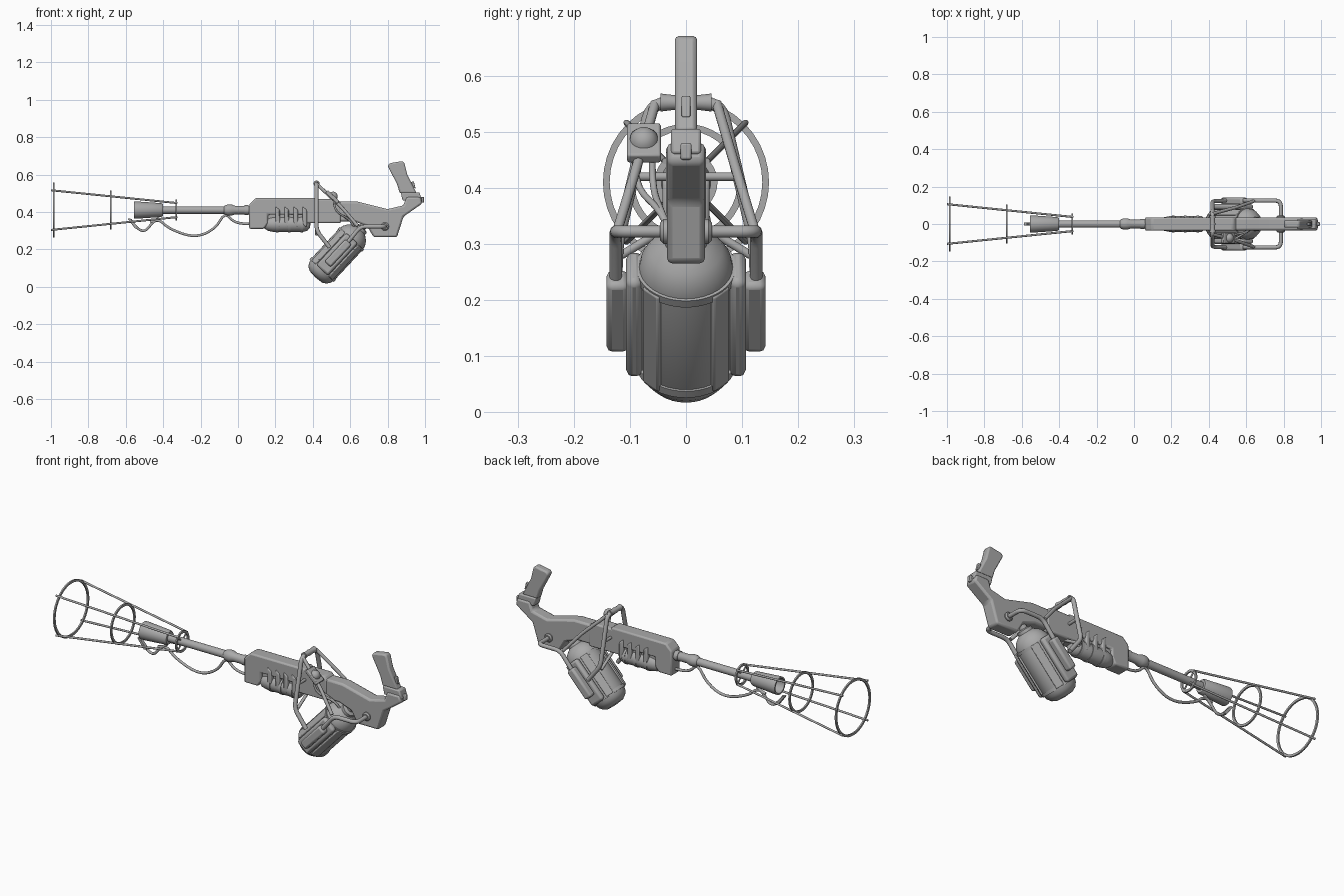
import bpy, bmesh, math
from mathutils import Vector, Matrix

cube = bpy.data.objects.get("Cube")
if cube:
    bpy.data.objects.remove(cube, do_unlink=True)

grey = bpy.data.materials.new("plain_grey")
grey.use_nodes = True
GREY = (0.4, 0.4, 0.4, 1)
grey.diffuse_color = GREY
grey.node_tree.nodes["Principled BSDF"].inputs["Base Color"].default_value = GREY

AXIS = 0.41                                   # height of the barrel line
ALONG_X = Matrix.Translation((0, 0, AXIS)) @ Matrix.Rotation(math.pi / 2, 4, 'Y')
TANK = Matrix.Translation((0.535, 0, 0.18)) @ Matrix.Rotation(math.radians(43), 4, 'Y')


def finish(name, bm, matrix=Matrix(), bevel=0):
    bmesh.ops.recalc_face_normals(bm, faces=bm.faces)
    mesh = bpy.data.meshes.new(name)
    bm.to_mesh(mesh)
    bm.free()
    mesh.transform(matrix)
    ob = bpy.data.objects.new(name, mesh)
    bpy.context.collection.objects.link(ob)
    mesh.materials.append(grey)
    if bevel:
        mod = ob.modifiers.new("bevel", 'BEVEL')
        mod.width, mod.segments, mod.limit_method = bevel, 2, 'ANGLE'
    bpy.ops.object.select_all(action='DESELECT')
    ob.select_set(True)
    bpy.context.view_layer.objects.active = ob
    bpy.ops.object.shade_smooth_by_angle(angle=math.radians(35))
    return ob


def lathe(name, profile, matrix=ALONG_X, steps=32, closed=False):
    """Spin (radius, height) points around local z."""
    bm = bmesh.new()
    verts = [bm.verts.new((r, 0, h)) for r, h in profile]
    pairs = list(zip(verts, verts[1:])) + ([(verts[-1], verts[0])] if closed else [])
    edges = [bm.edges.new(p) for p in pairs]
    bmesh.ops.spin(bm, geom=verts + edges, cent=(0, 0, 0), axis=(0, 0, 1),
                   angle=2 * math.pi, steps=steps)
    bmesh.ops.remove_doubles(bm, verts=bm.verts, dist=1e-5)
    return finish(name, bm, matrix)


def band(name, r_in, r_out, h, half, matrix=ALONG_X):
    ring = [(r_in, h - half), (r_out, h - half), (r_out, h + half), (r_in, h + half)]
    return lathe(name, ring, matrix, 40, True)


def prism(name, outline, half, bevel=0.006, y=0):
    """Extrude an (x, z) outline across the width."""
    bm = bmesh.new()
    face = bm.faces.new([bm.verts.new((x, y - half, z)) for x, z in outline])
    new = bmesh.ops.extrude_face_region(bm, geom=[face])["geom"]
    bmesh.ops.translate(bm, vec=(0, 2 * half, 0),
                        verts=[v for v in new if isinstance(v, bmesh.types.BMVert)])
    return finish(name, bm, bevel=bevel)


def box(name, size, centre, matrix=Matrix(), bevel=0.004):
    bm = bmesh.new()
    bmesh.ops.create_cube(bm, size=1)
    bmesh.ops.scale(bm, vec=size, verts=bm.verts)
    bmesh.ops.translate(bm, vec=centre, verts=bm.verts)
    return finish(name, bm, matrix, bevel)


def tube(name, points, radius, round_off=0.03, soft=False):
    """Round bar through the points, with rounded corners, or a soft hose."""
    pts = [Vector(p) for p in points]
    path = [pts[0]]
    for a, b, c in zip(pts, pts[1:], pts[2:]):
        da, dc = a - b, c - b
        p = b + da.normalized() * (da.length / 2 if soft else min(round_off, da.length / 2))
        q = b + dc.normalized() * (dc.length / 2 if soft else min(round_off, dc.length / 2))
        path += [p * (1 - t) ** 2 + b * 2 * t * (1 - t) + q * t * t
                 for t in (0, 0.2, 0.4, 0.6, 0.8, 1)]
    path.append(pts[-1])
    path = [p for i, p in enumerate(path) if i == 0 or (p - path[i - 1]).length > 1e-4]
    curve = bpy.data.curves.new(name, 'CURVE')
    curve.dimensions = '3D'
    curve.bevel_depth, curve.bevel_resolution, curve.use_fill_caps = radius, 3, True
    spline = curve.splines.new('POLY')
    spline.points.add(len(path) - 1)
    for sp, p in zip(spline.points, path):
        sp.co = (*p, 1)
    curve.materials.append(grey)
    ob = bpy.data.objects.new(name, curve)
    bpy.context.collection.objects.link(ob)
    return ob


# Muzzle cage: three hoops and four diagonal rods
for name, x, r in (("front", -0.985, 0.148), ("middle", -0.68, 0.104), ("rear", -0.33, 0.056)):
    band(name + "_cage_ring", r - 0.012, r, x, 0.004)
for i in range(4):
    a = math.radians(45 + 90 * i)
    tube(f"cage_rod_{i + 1}", [(x, r * math.cos(a), AXIS + r * math.sin(a))
                               for x, r in ((-1.0, 0.15), (-0.325, 0.053))], 0.0055)
    tube(f"cage_spoke_{i + 1}", [(-0.33, r * math.cos(a), AXIS + r * math.sin(a))
                                 for r in (0.015, 0.05)], 0.004)

# Nozzle, barrel and collar
lathe("nozzle", [(0, -0.50), (0.036, -0.50), (0.038, -0.555), (0.046, -0.555), (0.046, -0.54),
                 (0.037, -0.41), (0.032, -0.402), (0, -0.402)])
lathe("barrel", [(0, -0.41), (0.02, -0.41), (0.02, -0.075), (0.025, -0.07), (0.03, -0.055),
                 (0.03, -0.035), (0.023, -0.015), (0.023, 0.07), (0, 0.07)])
band("barrel_end_collar", 0.015, 0.026, 0.045, 0.01)

# Igniter and its hose
tube("igniter_pipe", [(-0.42, 0, 0.37), (-0.46, 0, 0.34), (-0.50, 0, 0.29), (-0.55, 0, 0.32),
                      (-0.575, 0, 0.36)], 0.007, soft=True)
prism("igniter_tip", [(-0.59, 0.365), (-0.575, 0.365), (-0.53, 0.315), (-0.55, 0.31)], 0.009, 0.002)
tube("fuel_hose", [(-0.47, 0, 0.345), (-0.42, 0, 0.36), (-0.37, 0, 0.31), (-0.23, 0, 0.26),
                   (-0.12, 0, 0.31), (-0.07, 0, 0.40), (-0.02, 0, 0.34), (0.08, 0, 0.335)],
     0.007, soft=True)

# Receiver with top cover, lower block and rear section
prism("receiver", [(0.06, 0.31), (0.14, 0.31), (0.16, 0.34), (0.16, 0.385), (0.42, 0.385),
                   (0.42, 0.475), (0.095, 0.475), (0.06, 0.44)], 0.036, 0.008)
prism("receiver_core", [(0.12, 0.345), (0.42, 0.345), (0.42, 0.44), (0.12, 0.44)], 0.022)
prism("receiver_rear", [(0.36, 0.34), (0.55, 0.34), (0.55, 0.45), (0.53, 0.468), (0.36, 0.468)], 0.036, 0.008)
for i in range(4):
    x = 0.20 + 0.048 * i
    prism(f"heat_shield_strap_{i + 1}", [(x, 0.335), (x + 0.024, 0.315), (x + 0.024, 0.41),
                                         (x, 0.43)], 0.042, 0.006)

# Gas cylinder hung under the receiver
UNDER = Matrix.Translation((0, 0, 0.335)) @ Matrix.Rotation(math.pi / 2, 4, 'Y')
lathe("gas_cylinder", [(0, 0.135), (0.022, 0.14), (0.036, 0.16), (0.042, 0.19), (0.042, 0.345),
                       (0.036, 0.37), (0.02, 0.385), (0, 0.387)], UNDER)
for i in range(3):
    band(f"gas_cylinder_band_{i + 1}", 0.03, 0.045, 0.21 + 0.065 * i, 0.007, UNDER)

# Stock and rear grip
prism("stock", [(0.53, 0.455), (0.64, 0.455), (0.80, 0.415), (0.885, 0.435), (0.90, 0.48),
                (0.975, 0.48), (0.985, 0.445), (0.885, 0.375), (0.85, 0.265), (0.725, 0.265),
                (0.69, 0.325), (0.62, 0.35), (0.53, 0.35)], 0.034, 0.01)
prism("grip_collar", [(0.88, 0.46), (0.985, 0.46), (0.97, 0.505), (0.87, 0.505)], 0.027)
prism("rear_grip", [(0.865, 0.50), (0.85, 0.55), (0.80, 0.645), (0.81, 0.66), (0.88, 0.672),
                    (0.89, 0.66), (0.905, 0.60), (0.955, 0.50)], 0.02, 0.008)
prism("trigger", [(0.925, 0.56), (0.94, 0.565), (0.95, 0.525), (0.935, 0.53)], 0.008, 0.003)
box("stock_catch", (0.02, 0.02, 0.03), (0.985, 0, 0.465))

# Fuel tank on its tilted axis
lathe("fuel_tank", [(0, -0.178), (0.045, -0.174), (0.065, -0.162), (0.078, -0.145), (0.085, -0.12),
                    (0.085, 0.1), (0.08, 0.125), (0.065, 0.15), (0.045, 0.165), (0.038, 0.17),
                    (0.038, 0.185), (0.02, 0.19), (0.02, 0.23), (0, 0.23)], TANK)
for name, h in (("lower", -0.12), ("upper", 0.1)):
    band(name + "_tank_band", 0.08, 0.089, h, 0.008, TANK)
for i in range(4):
    turn = TANK @ Matrix.Rotation(math.radians(45 + 90 * i), 4, 'Z')
    box(f"tank_strip_{i + 1}", (0.012, 0.04, 0.23), (0.085, 0, -0.01), turn)

# Tank side plates, clamps and the bars of the carrying frame
for side, s in (("left", 1), ("right", -1)):
    box(side + "_tank_plate", (0.085, 0.03, 0.235), (0, 0.092 * s, -0.008), TANK, 0.012)
    box(side + "_tank_clamp", (0.045, 0.04, 0.165), (0, 0.122 * s, 0), TANK, 0.01)
    tube(side + "_front_bar", [(0.42, 0, 0.552), (0.42, 0.062 * s, 0.552), (0.42, 0.122 * s, 0.30),
                               (0.49, 0.125 * s, 0.21)], 0.011)
    tube(side + "_rear_bar", [(0.42, 0.055 * s, 0.55), (0.55, 0.09 * s, 0.43),
                              (0.64, 0.122 * s, 0.325)], 0.009)
    tube(side + "_stock_bar", [(0.785, 0, 0.322), (0.785, 0.125 * s, 0.322),
                               (0.655, 0.125 * s, 0.322), (0.58, 0.125 * s, 0.23)], 0.011)
    tube(side + "_cross_bar", [(0.42, 0, 0.42), (0.42, 0.09 * s, 0.42)], 0.008)
    tube(side + "_lower_cross_bar", [(0.42, 0, 0.35), (0.42, 0.115 * s, 0.28)], 0.008)
    lathe(side + "_stock_boss", [(0, 0), (0.022, 0), (0.022, 0.04), (0.016, 0.046), (0, 0.046)],
          Matrix.Translation((0.785, 0, 0.322)) @ Matrix.Rotation(-s * math.pi / 2, 4, 'X'))
ACROSS = Matrix.Translation((0.42, 0, 0.552)) @ Matrix.Rotation(math.pi / 2, 4, 'X')
lathe("carry_handle", [(0, -0.045), (0.016, -0.045), (0.013, -0.02), (0.015, 0), (0.013, 0.02),
                       (0.016, 0.045), (0, 0.045)], ACROSS)

# Gauge with two thin pipes to the tank
TILT = Matrix.Translation((0.505, -0.075, 0.48)) @ Matrix.Rotation(math.radians(43), 4, 'Y')
box("gauge_base", (0.085, 0.06, 0.02), (0, 0, 0), TILT)
lathe("gauge_dome", [(0.026, 0), (0.024, 0.015), (0.014, 0.026), (0, 0.03)], TILT)
for i, y in enumerate((-0.09, -0.06)):
    tube(f"gauge_pipe_{i + 1}", [(0.51, y, 0.475), (0.52, y, 0.40), (0.60, -0.045, 0.36),
                                 (0.63, -0.02, 0.30)], 0.006, soft=True)
